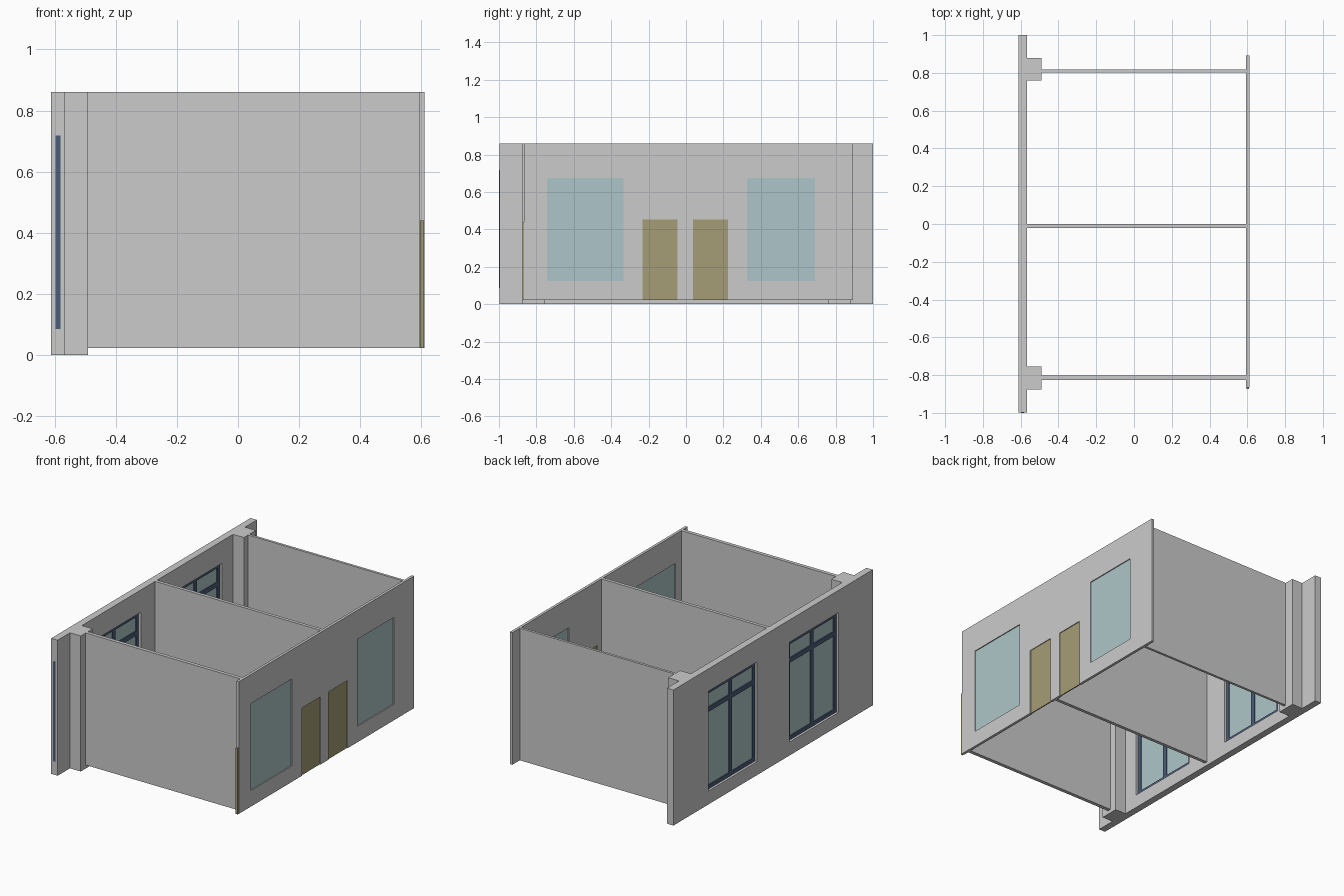
import bpy

if "Cube" in bpy.data.objects:
    bpy.data.objects.remove(bpy.data.objects["Cube"])

def material(name, rgb):
    m = bpy.data.materials.new(name)
    m.diffuse_color = (*rgb, 1)
    m.use_nodes = True
    m.node_tree.nodes["Principled BSDF"].inputs["Base Color"].default_value = m.diffuse_color
    return m

GLASS = material("glass", (0.42, 0.56, 0.58))
FRAME = material("frame", (0.07, 0.11, 0.19))
WOOD = material("wood", (0.38, 0.34, 0.18))

def box(name, x, y, z, mat=None):
    """Box from (min, max) ranges on each axis."""
    bpy.ops.mesh.primitive_cube_add(size=1)
    o = bpy.context.object
    o.name = name
    for v in o.data.vertices:
        v.co = [r[0] if c < 0 else r[1] for c, r in zip(v.co, (x, y, z))]
    if mat:
        o.data.materials.append(mat)
    return o

def cut(wall, x, y, z):
    """Cut a rectangular opening through a wall."""
    cutter = box("cutter", x, y, z)
    cutter.hide_render = True
    mod = wall.modifiers.new("opening", 'BOOLEAN')
    mod.operation, mod.solver, mod.object = 'DIFFERENCE', 'EXACT', cutter
    bpy.context.view_layer.objects.active = wall
    bpy.ops.object.modifier_apply(modifier=mod.name)
    bpy.data.objects.remove(cutter)

TOP, BASE = 0.86, 0.022

# outer facade with two framed windows
facade = box("facade_wall", (-0.612, -0.567), (-0.998, 1), (0, TOP))
FX = (-0.597, -0.582)
Z0, Z1, FW = 0.085, 0.718, 0.025
for i, (y0, y1) in enumerate([(-0.655, -0.165), (0.16, 0.65)]):
    cut(facade, (-0.7, -0.5), (y0, y1), (Z0, Z1))
    mid = (y0 + y1) / 2
    bars = [("jamb", (y0, y0 + FW), (Z0, Z1)), ("jamb", (y1 - FW, y1), (Z0, Z1)),
            ("mullion", (mid - 0.015, mid + 0.015), (Z0 + FW, Z1 - FW)),
            ("sill", (y0 + FW, y1 - FW), (Z0, Z0 + FW)),
            ("head", (y0 + FW, y1 - FW), (Z1 - FW, Z1))]
    for a, b in [(y0 + FW, mid - 0.015), (mid + 0.015, y1 - FW)]:
        bars.append(("transom", (a, b), (0.575, 0.605)))
    for n, y, z in bars:
        box(f"window_{n}", FX, y, z, FRAME)
    box("window_pane", (-0.592, -0.587), (y0 + 0.005, y1 - 0.005),
        (Z0 + 0.005, Z1 - 0.005), GLASS)

# jamb of the next window, exposed on the end of the facade
box("end_window_jamb", FX, (-1, -0.99), (Z0, Z1), FRAME)

# columns against the facade
for y in [(-0.875, -0.755), (0.76, 0.88)]:
    box("column", (-0.567, -0.491), y, (0, TOP))

# partition walls across the building
for n, x0, y in [("side_wall_front", -0.491, (-0.825, -0.802)),
                 ("middle_wall", -0.567, (-0.021, 0.0)),
                 ("side_wall_back", -0.491, (0.802, 0.818))]:
    box(n, (x0, 0.594), y, (BASE, TOP))

# corridor wall with two doors and two fixed panes
corridor = box("corridor_wall", (0.594, 0.611), (-0.865, 0.893), (BASE, TOP))
for y in [(-0.743, -0.333), (0.325, 0.69)]:
    cut(corridor, (0.5, 0.7), y, (0.123, 0.675))
    box("corridor_pane", (0.600, 0.605), y, (0.123, 0.675), GLASS)
for y in [(-0.232, -0.045), (0.037, 0.225)]:
    cut(corridor, (0.5, 0.7), y, (-0.1, 0.452))
    box("door", (0.599, 0.606), y, (BASE, 0.452), WOOD)

# edge of the next door, exposed at the corridor wall end
box("end_door_edge", (0.596, 0.609), (-0.874, -0.865), (BASE, 0.44), WOOD)
